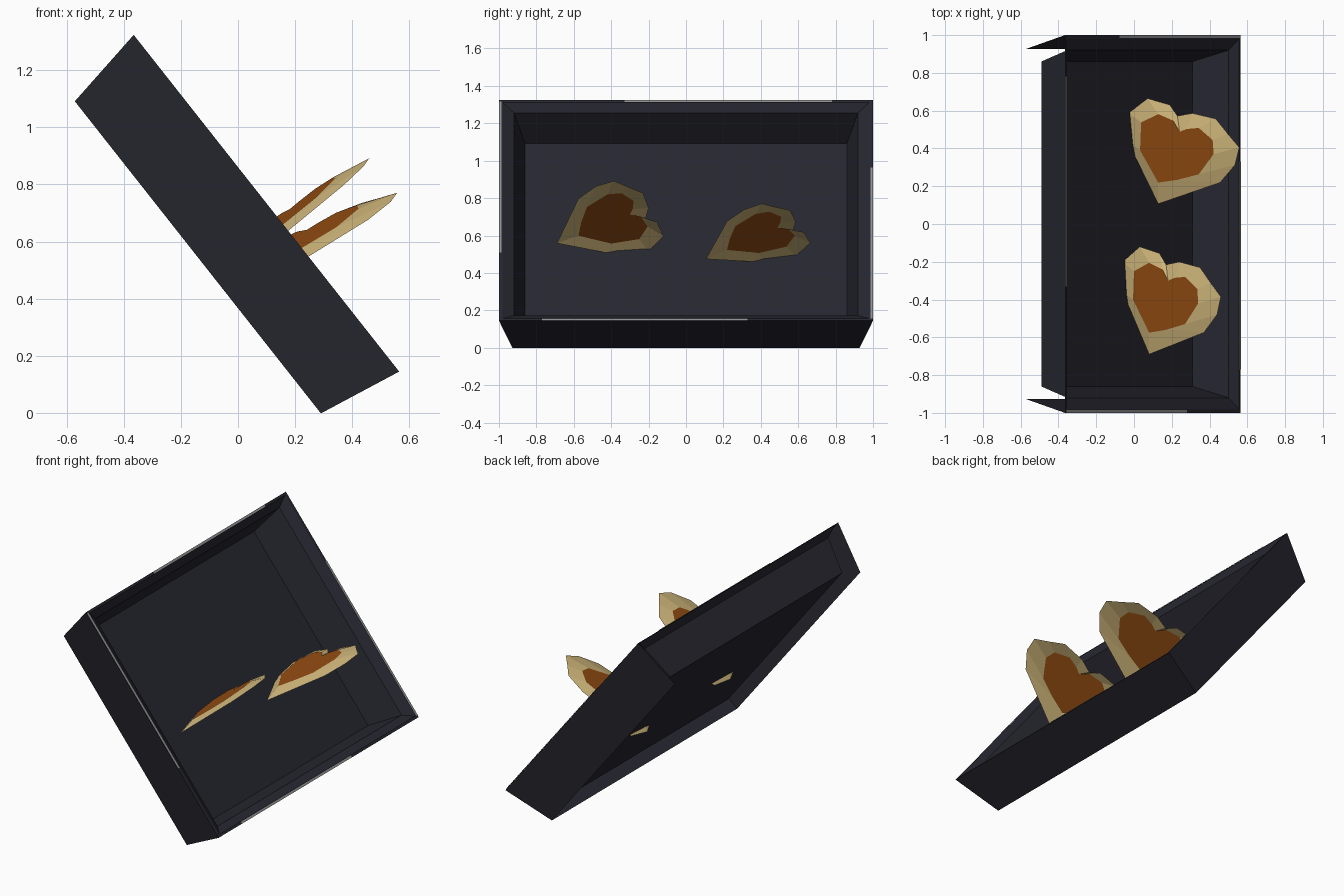
import bpy
from mathutils import Vector

if "Cube" in bpy.data.objects:
    bpy.data.objects.remove(bpy.data.objects["Cube"])

HALF_U, HALF_Y = 0.751, 1.0          # half size of the tray opening
FRONT, FLOOR, BACK = 0.533, 0.29, 0.227   # depths along the tilted tray axis


def material(name, rgb):
    m = bpy.data.materials.new(name)
    m.diffuse_color = (*rgb, 1)
    m.use_nodes = True
    m.node_tree.nodes["Principled BSDF"].inputs["Base Color"].default_value = m.diffuse_color
    return m


navy = material("dark navy", (0.02, 0.02, 0.03))
grey = material("edge grey", (0.28, 0.28, 0.28))
cream = material("cream", (0.64, 0.48, 0.20))
orange = material("burnt orange", (0.30, 0.075, 0.006))


def place(u, y, d):
    """Tray coordinates (down the slope, across, out of the tray) to world."""
    u -= 0.515
    return Vector((0.785 * d + 0.619 * u, y, 0.619 * d - 0.785 * u))


def ring(s, d):
    # corners: upper/+y, upper/-y, lower/-y, lower/+y
    return [place(a * s * HALF_U, b * s * HALF_Y, d)
            for a, b in ((-1, 1), (-1, -1), (1, -1), (1, 1))]


def make(name, verts, faces, mats, slots=None):
    me = bpy.data.meshes.new(name)
    me.from_pydata(verts, [], faces)
    for m in mats:
        me.materials.append(m)
    if slots:
        for p, s in zip(me.polygons, slots):
            p.material_index = s
    me.update()
    ob = bpy.data.objects.new(name, me)
    bpy.context.collection.objects.link(ob)
    return ob


def bands(rings, sides):
    return [(r * 4 + k, r * 4 + (k + 1) % 4, r * 4 + 4 + (k + 1) % 4, r * 4 + 4 + k)
            for r in range(rings - 1) for k in sides]


# Outer shell: two sides and the lower end, open at the upper end
make("outer_shell", ring(1, FRONT) + ring(0.927, BACK), bands(2, (1, 2, 3)), [navy])

# Inner tray: narrow lip, sloping walls and the floor
rings = ring(1, FRONT) + ring(0.98, FRONT) + ring(0.92, 0.50) + ring(0.86, FLOOR)
make("inner_tray", rings, bands(4, range(4)) + [(12, 13, 14, 15)], [navy])

# Thin grey wear strips, each along part of one rim edge
W, LIFT = 0.014, 0.003
for name, u0, u1, y0, y1 in (
        ("upper_rim_strip", -HALF_U, -HALF_U + W, -0.33, 0.78),
        ("lower_rim_strip", HALF_U - W, HALF_U, -0.77, 0.33),
        ("left_rim_strip", -0.74, 0.29, -1.0, -1.0 + W),
        ("right_rim_strip", -0.29, 0.74, 1.0 - W, 1.0)):
    corners = [place(u, y, FRONT + LIFT)
               for u, y in ((u0, y0), (u1, y0), (u1, y1), (u0, y1))]
    make(name, corners, [(0, 1, 2, 3)], [grey])

# Heart sheet: cream border around a slightly raised orange centre
OUTER = [(.08, -.69), (-.06, -.36), (-.06, -.20), (.03, -.12), (.135, -.155), (.17, -.215),
         (.24, -.20), (.35, -.23), (.405, -.31), (.46, -.385), (.44, -.48), (.37, -.575)]
INNER = [(.08, -.575), (-.005, -.40), (0, -.25), (.08, -.205), (.15, -.24), (.18, -.30),
         (.215, -.285), (.27, -.28), (.335, -.345), (.34, -.42), (.27, -.53), (.17, -.56)]


def heart(name, fit, plane):
    a, b, c = plane

    def lay(points, lift):
        out = []
        for p in points:
            x, y = fit(*p)
            out.append((x, y, a + b * x + c * y + lift))
        return out

    n = len(OUTER)
    faces = [((k + 1) % n, k, n + k, n + (k + 1) % n) for k in range(n)]
    # two halves meeting along the line from tip to notch
    faces += [tuple(reversed(range(n, n + 6))),
              tuple(reversed([n] + list(range(n + 5, 2 * n))))]
    make(name, lay(OUTER, 0) + lay(INNER, 0.025), faces,
         [cream, orange], [0] * n + [1, 1])


heart("front_heart", lambda x, y: (x, y), (0.589, 0.77, 0.133))
heart("rear_heart", lambda x, y: (-0.03 + (x + 0.06) * 1.13, 0.665 + (y + 0.12) * 0.98),
      (0.382, 0.545, 0.21))
